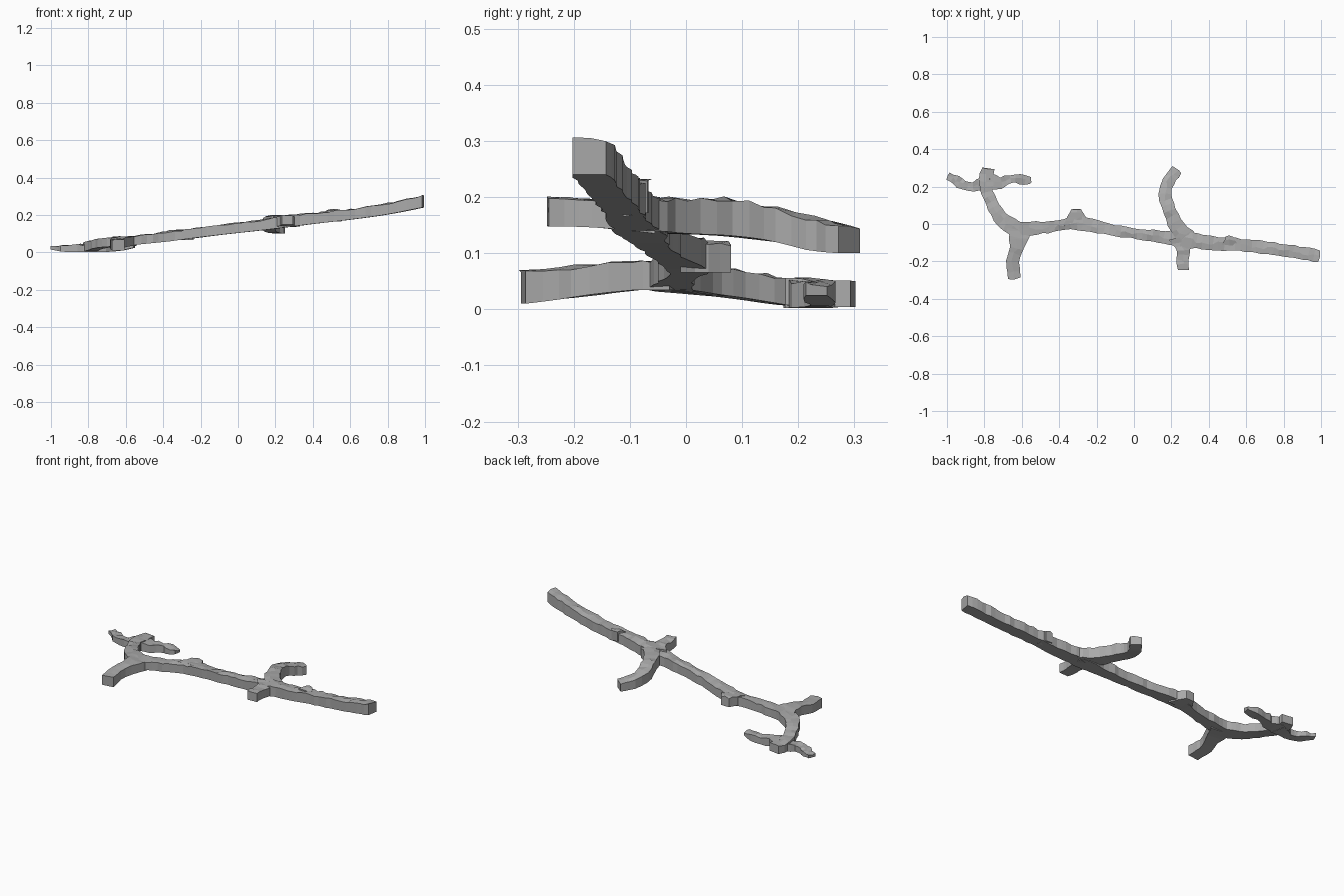
import bpy, bmesh, random
from mathutils import Vector

random.seed(4)
if "Cube" in bpy.data.objects:
    bpy.data.objects.remove(bpy.data.objects["Cube"], do_unlink=True)

# Single bark material
bark = bpy.data.materials.new("grey_bark")
bark.use_nodes = True
grey = (0.4, 0.4, 0.4, 1)
bark.diffuse_color = grey
bark.node_tree.nodes["Principled BSDF"].inputs["Base Color"].default_value = grey


def smooth_path(points, spacing=0.03):
    """Catmull-Rom resampling of (x, y, half width, underside z, thickness)."""
    p = [Vector(q) for q in points]
    p = [2 * p[0] - p[1]] + p + [2 * p[-1] - p[-2]]
    out = []
    for a, b, c, d in zip(p, p[1:], p[2:], p[3:]):
        n = max(1, round((c - b).length / spacing))
        for i in range(n):
            t = i / n
            out.append(0.5 * (2 * b + (c - a) * t + (2 * a - 5 * b + 4 * c - d) * t ** 2
                              + (3 * b - a - 3 * c + d) * t ** 3))
    return out + [p[-2]]


def limb(name, points, rough=0.004):
    """Steep-sided limb with a smooth underside and a rugged top."""
    path = smooth_path(points)
    bm = bmesh.new()
    rings = []
    for i, (x, y, w, z, h) in enumerate(path):
        before, after = path[max(i - 1, 0)], path[min(i + 1, len(path) - 1)]
        along = Vector((after[0] - before[0], after[1] - before[1], 0)).normalized()
        side = Vector((-along.y, along.x, 0))
        mid = Vector((x, y, z))
        left = side * (w + random.uniform(-rough, rough))
        right = -side * (w + random.uniform(-rough, rough))

        def up():
            return Vector((0, 0, h + random.uniform(-rough, rough)))
        ridge = side * random.uniform(-0.3, 0.3) * w + along * random.uniform(-0.008, 0.008)
        ring = [mid + left, mid + right, mid + right + up(),
                mid + ridge + up() * 1.05, mid + left + up()]
        rings.append([bm.verts.new(v) for v in ring])
    for r, s in zip(rings, rings[1:]):
        for k in range(5):
            j = (k + 1) % 5
            bm.faces.new((r[k], r[j], s[j], s[k]))
    bm.faces.new(rings[0])
    bm.faces.new(rings[-1])
    bmesh.ops.recalc_face_normals(bm, faces=bm.faces)
    mesh = bpy.data.meshes.new(name)
    bm.to_mesh(mesh)
    bm.free()
    mesh.materials.append(bark)
    obj = bpy.data.objects.new(name, mesh)
    bpy.context.collection.objects.link(obj)


# Main stem, thick end to forked end
limb("stem", [
    (.99, -.172, .033, .24, .063), (.8, -.14, .033, .203, .057), (.6, -.115, .034, .175, .055),
    (.4, -.1, .036, .152, .055), (.25, -.08, .042, .133, .06), (.1, -.062, .03, .115, .053),
    (-.1, -.035, .029, .093, .05), (-.3, .005, .036, .068, .05), (-.4, -.008, .03, .056, .05),
    (-.52, -.022, .034, .044, .047), (-.62, -.025, .042, .034, .047),
    (-.7, .02, .038, .028, .046), (-.75, .09, .032, .02, .046), (-.785, .17, .034, .008, .047),
    (-.79, .23, .04, .004, .046), (-.782, .298, .033, .004, .045)])

# Side branches
limb("long_branch", [
    (.29, -.09, .055, .14, .055), (.235, -.02, .042, .135, .06), (.19, .07, .035, .131, .063),
    (.165, .16, .034, .12, .058), (.185, .23, .034, .106, .054), (.23, .29, .032, .1, .047)])
limb("short_branch", [
    (.25, -.07, .065, .135, .058), (.265, -.14, .038, .144, .05),
    (.262, -.19, .033, .147, .047), (.264, -.246, .03, .148, .05)])
limb("lower_branch", [
    (-.61, -.02, .07, .034, .047), (-.62, -.09, .045, .034, .05), (-.625, -.13, .037, .03, .052),
    (-.648, -.2, .035, .021, .052), (-.64, -.29, .034, .01, .055)])

# Thin forked twigs
limb("outer_twig", [
    (-.78, .22, .045, .002, .045), (-.86, .202, .025, .002, .038), (-.91, .208, .028, .003, .033),
    (-.95, .235, .026, .008, .027), (-.995, .255, .018, .016, .015)], .005)
limb("inner_twig", [
    (-.78, .23, .045, .003, .045), (-.71, .222, .03, .003, .045), (-.66, .243, .022, .006, .04),
    (-.61, .24, .024, .012, .036), (-.555, .23, .02, .025, .02)], .005)

# Knots on the stem
limb("large_knot", [
    (-.31, -.01, .07, .066, .05), (-.31, .04, .05, .066, .052), (-.31, .08, .025, .066, .05)])
limb("small_knot", [(.51, -.11, .04, .165, .058), (.512, -.068, .02, .172, .06)])
